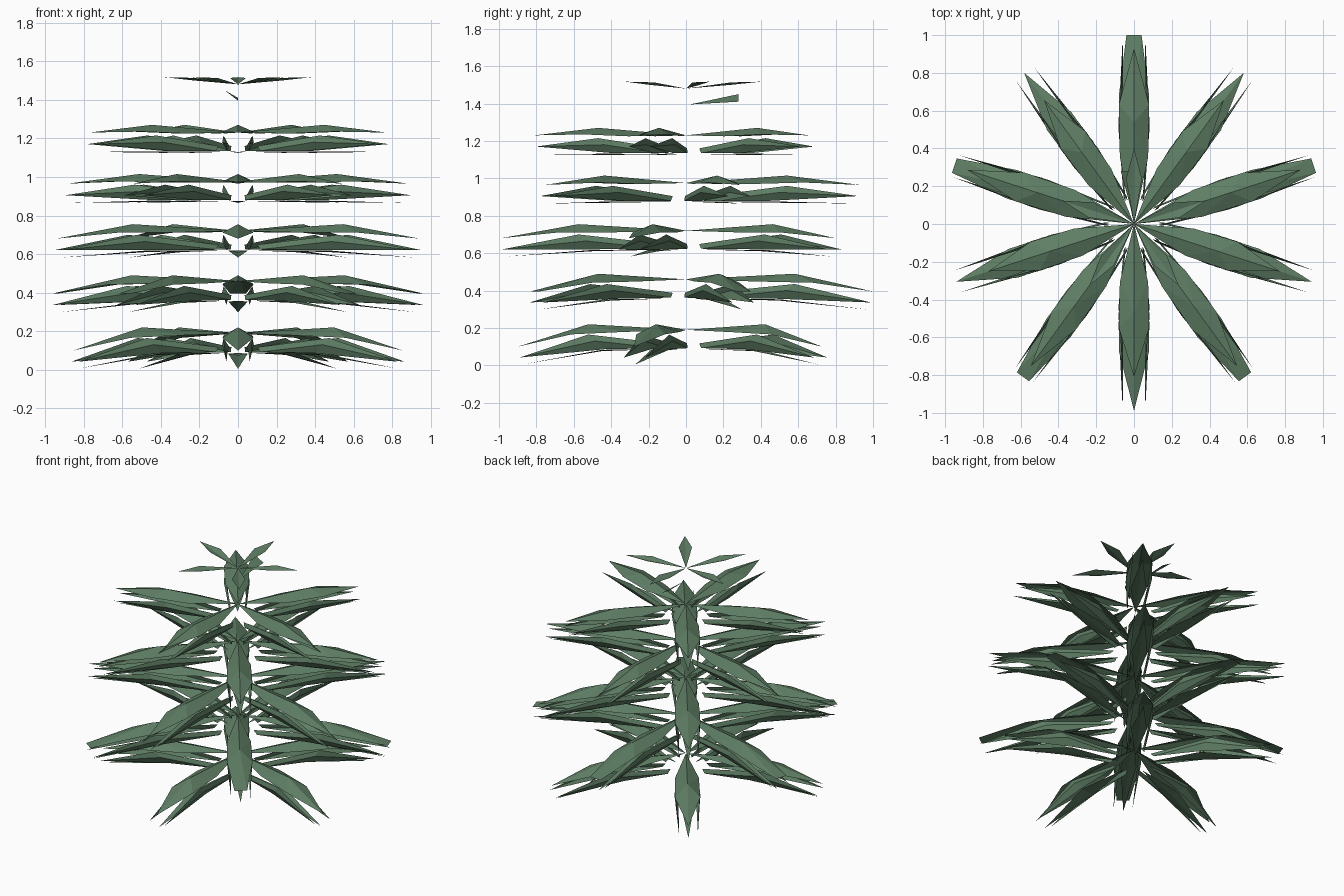
import bpy, bmesh
from math import cos, sin, radians

cube = bpy.data.objects.get("Cube")
if cube:
    bpy.data.objects.remove(cube, do_unlink=True)

green = bpy.data.materials.new("needle_green")
green.use_nodes = True
colour = (0.115, 0.21, 0.13, 1)
green.diffuse_color = colour
green.node_tree.nodes["Principled BSDF"].inputs["Base Color"].default_value = colour


def finish(bm, name):
    """Turn a bmesh into a flat-shaded green object."""
    mesh = bpy.data.meshes.new(name)
    bm.to_mesh(mesh)
    bm.free()
    mesh.materials.append(green)
    obj = bpy.data.objects.new(name, mesh)
    bpy.context.collection.objects.link(obj)
    return obj


def add_leaf(bm, place, points, faces, side):
    """Add one half-leaf; side mirrors it across the branch axis."""
    verts = [bm.verts.new(place(r, side * x, z)) for r, x, z in points]
    for face in faces:
        order = face if side > 0 else face[::-1]
        bm.faces.new([verts[i] for i in order])


def placer(angle, axis):
    """Map (distance out, sideways, height) to world space."""
    c, s = cos(radians(angle)), sin(radians(angle))
    return lambda r, x, z: (c * r - s * x, s * r + c * x, axis(r) + z)


def branch(name, angle, length, heights, blunt):
    root, mid, tip = heights
    bend = 0.58 * length

    # The branch axis sags from its middle to its tip
    def axis(r):
        if r < bend:
            return root + (mid - root) * r / bend
        return mid + (tip - mid) * (r - bend) / (length - bend)

    place = placer(angle, axis)
    bm = bmesh.new()
    for side in (1, -1):
        # Top leaf: a tent with a raised ridge
        points = [(0, 0, .05), (.38 * length, .075, .045), (.68 * length, .08, .055),
                  (length, blunt, .05), (bend, 0, .09)]
        faces = [(0, 4, 1), (1, 4, 2), (2, 4, 3)]
        if blunt:
            points.append((length, 0, .05))
            faces.append((3, 4, 5))
        add_leaf(bm, place, points, faces, side)

        # Side leaf: nearly upright, bulging outwards
        points = [(.12, .045, -.02), (.14, .055, -.045), (.48 * length, .055, -.045),
                  (length * .99, .06, -.01), (bend, .075, .035), (.54 * length, .082, 0)]
        faces = [(0, 5, 1), (1, 5, 2), (2, 5, 3), (3, 5, 4), (4, 5, 0)]
        add_leaf(bm, place, points, faces, side)

        # Bottom leaf: thin and flat
        points = [(.1, 0, -.05), (.5 * length, .05, -.048), (length * .97, 0, -.05),
                  (.5 * length, 0, -.055)]
        add_leaf(bm, place, points, [(0, 1, 3), (3, 1, 2)], side)
    bmesh.ops.remove_doubles(bm, verts=bm.verts, dist=0.0005)
    finish(bm, name)


# Five tiers of five branches, alternate tiers turned half a step
tiers = [
    (.90, (.14, .13, .05), 0),
    (1.0, (.41, .40, .345), .04),
    (.99, (.67, .665, .63), 0),
    (.93, (.925, .925, .915), 0),
    (.81, (1.18, 1.18, 1.18), 0),
]
for t, (length, heights, blunt) in enumerate(tiers):
    start = -90 if t % 2 == 0 else 90
    for k in range(5):
        branch(f"tier_{t + 1}_branch_{k + 1}", start + 72 * k, length, heights, blunt)

# Crown of five small rising leaves
for k in range(5):
    place = placer(90 + 72 * k, lambda r: 1.48)
    bm = bmesh.new()
    points = [(0, 0, 0), (.24, .042, .033), (.4, 0, .037), (.24, 0, .02)]
    for side in (1, -1):
        add_leaf(bm, place, points, [(0, 3, 1), (1, 3, 2)], side)
    bmesh.ops.remove_doubles(bm, verts=bm.verts, dist=0.0005)
    finish(bm, f"crown_leaf_{k + 1}")

# Single stray leaf under the crown
bm = bmesh.new()
bm.faces.new([bm.verts.new(p) for p in
              ((0, .02, 1.395), (0, .28, 1.41), (-.07, .28, 1.45))])
finish(bm, "stray_leaf")
